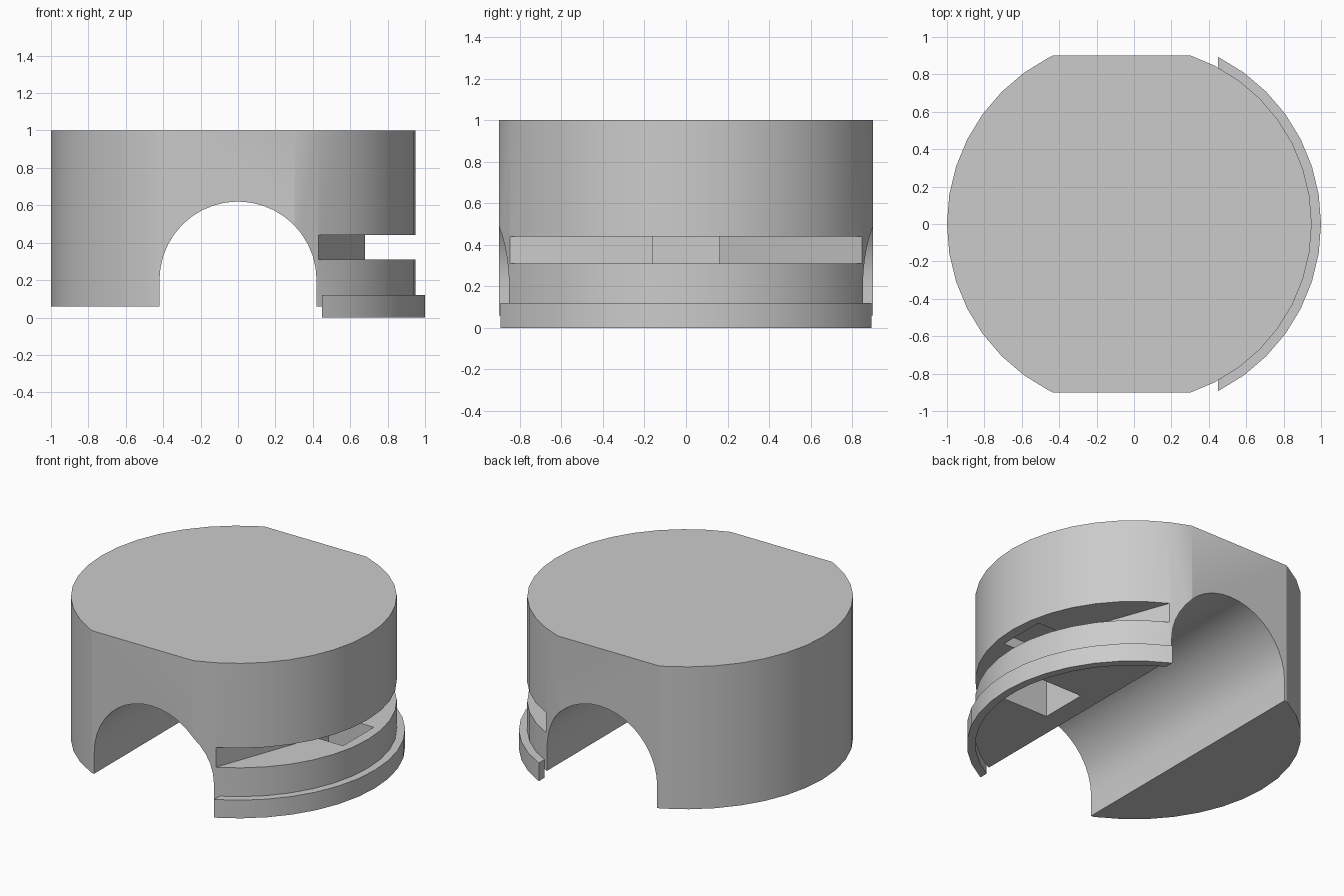
import bpy, bmesh
from math import sin, cos, asin, acos, radians

cube = bpy.data.objects.get("Cube")
if cube:
    bpy.data.objects.remove(cube)

grey = bpy.data.materials.new("plain grey")
grey.use_nodes = True
colour = (0.6, 0.6, 0.6, 1)
grey.diffuse_color = colour
grey.node_tree.nodes["Principled BSDF"].inputs["Base Color"].default_value = colour

STEP = radians(9)


def arc(radius, limit):
    """Points from -limit to +limit around +x, on regular steps plus both ends."""
    count = int(limit / STEP)
    angles = [-limit] + [i * STEP for i in range(-count, count + 1)] + [limit]
    return [(radius * cos(a), radius * sin(a)) for a in angles]


def prism(name, outline, low, high, along_y=False):
    """Extrude an outline along z, or an x-z outline along y."""
    bm = bmesh.new()
    place = (lambda a, b: (a, low, b)) if along_y else (lambda a, b: (a, b, low))
    face = bm.faces.new([bm.verts.new(place(a, b)) for a, b in outline])
    moved = bmesh.ops.extrude_face_region(bm, geom=[face])["geom"]
    shift = (0, high - low, 0) if along_y else (0, 0, high - low)
    bmesh.ops.translate(bm, vec=shift,
                        verts=[v for v in moved if isinstance(v, bmesh.types.BMVert)])
    bmesh.ops.recalc_face_normals(bm, faces=bm.faces)
    mesh = bpy.data.meshes.new(name)
    bm.to_mesh(mesh)
    bm.free()
    mesh.materials.append(grey)
    obj = bpy.data.objects.new(name, mesh)
    bpy.context.collection.objects.link(obj)
    return obj


def activate(obj):
    bpy.ops.object.select_all(action="DESELECT")
    obj.select_set(True)
    bpy.context.view_layer.objects.active = obj


def cut(obj, cutter):
    cutter.hide_render = True
    mod = obj.modifiers.new("cut", "BOOLEAN")
    mod.operation = "DIFFERENCE"
    mod.solver = "EXACT"
    mod.object = cutter
    activate(obj)
    bpy.ops.object.modifier_apply(modifier=mod.name)
    bpy.data.objects.remove(cutter)


# Round body with flat front and back, slightly smaller radius on the +x side
right_side = arc(0.95, asin(0.9 / 0.95))
left_side = [(-x, -y) for x, y in arc(1.0, asin(0.9))]
body = prism("body", right_side + left_side, 0.06, 1.0)

# Arched channel running front to back
arch = [(0.42, -0.2)] + [(0.42 * cos(i * STEP), 0.2 + 0.42 * sin(i * STEP))
                         for i in range(21)] + [(-0.42, -0.2)]
cut(body, prism("channel_cutter", arch, -1.2, 1.2, along_y=True))

# Horizontal slot with a shallow pointed back wall
slot = [(0.40, -0.933), (0.738, 0), (0.40, 0.933), (1.3, 0.933), (1.3, -0.933)]
cut(body, prism("slot_cutter", slot, 0.31, 0.44))

# Square pocket rising from the underside through the slot
pocket = [(0.55, -0.16), (0.88, -0.16), (0.88, 0.16), (0.55, 0.16)]
cut(body, prism("pocket_cutter", pocket, -0.1, 0.51))

# Thin curved lip around the bottom of the +x side
outer = arc(1.0, acos(0.45))
inner = arc(0.949, acos(0.45 / 0.949))
lip = prism("bottom_lip", outer + inner[::-1], 0.0, 0.12)

for part in (body, lip):
    activate(part)
    bpy.ops.object.shade_smooth_by_angle(angle=radians(25))
